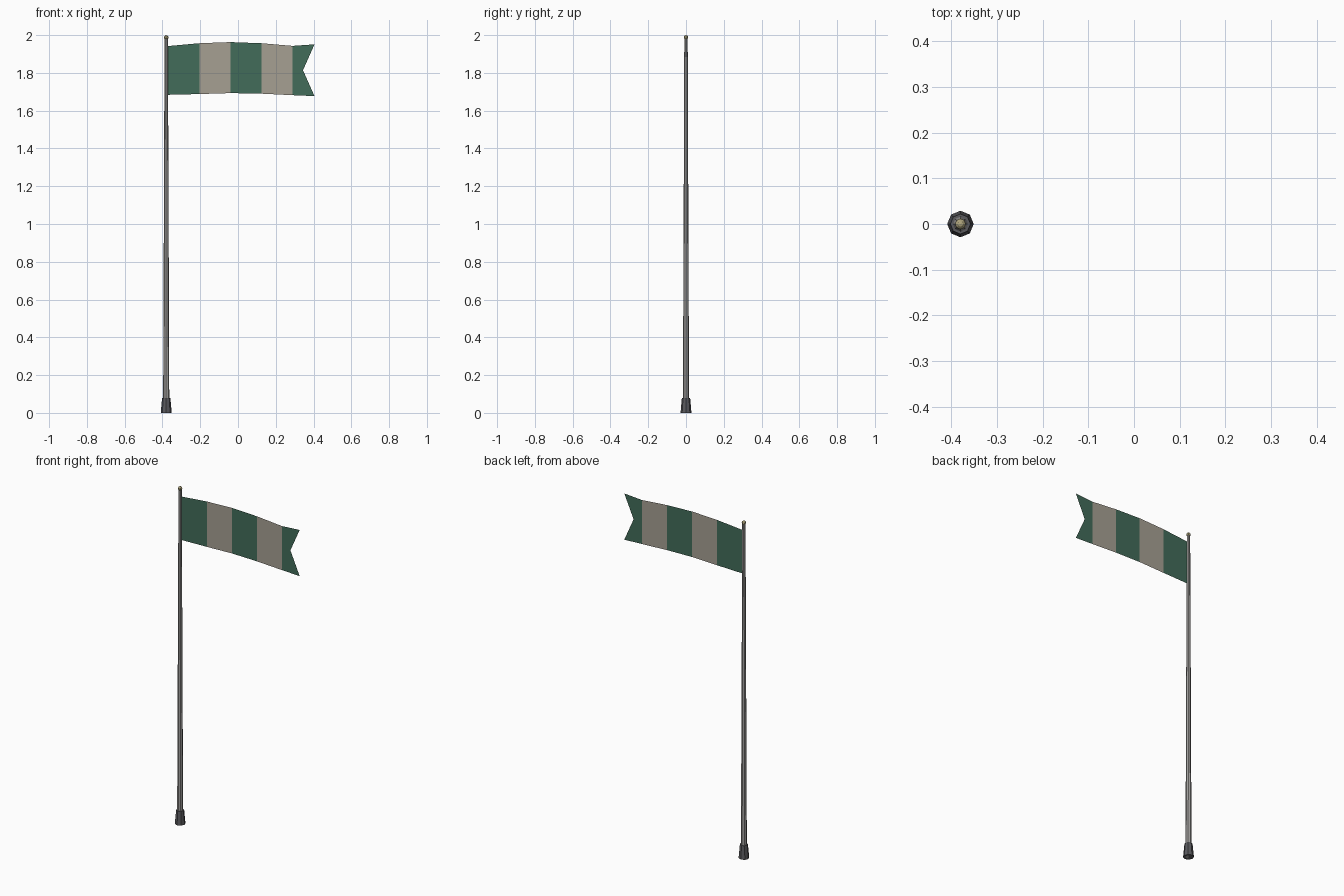
import bpy, bmesh

if "Cube" in bpy.data.objects:
    bpy.data.objects.remove(bpy.data.objects["Cube"])

POLE_X = -0.38


def material(name, rgb):
    m = bpy.data.materials.new(name)
    m.diffuse_color = (*rgb, 1)
    m.use_nodes = True
    m.node_tree.nodes["Principled BSDF"].inputs["Base Color"].default_value = m.diffuse_color
    return m


def tapered(name, r1, r2, z1, z2, mat):
    bpy.ops.mesh.primitive_cone_add(vertices=8, radius1=r1, radius2=r2, depth=z2 - z1,
                                    location=(POLE_X, 0, (z1 + z2) / 2))
    o = bpy.context.object
    o.name = name
    # put the octagon corners on the axes
    o.data.materials.append(mat)
    return o


steel = material("steel", (0.36, 0.35, 0.34))
dark = material("dark_rubber", (0.10, 0.10, 0.11))
brass = material("brass", (0.42, 0.37, 0.20))
green = material("green_cloth", (0.055, 0.15, 0.10))
cream = material("cream_cloth", (0.38, 0.35, 0.29))

# Pole and its foot
tapered("pole", 0.0165, 0.009, 0.0, 1.98, steel)
tapered("foot", 0.029, 0.022, 0.0, 0.08, dark)

# Finial ball
bpy.ops.mesh.primitive_uv_sphere_add(segments=8, ring_count=6, radius=0.012,
                                     location=(POLE_X, 0, 1.988))
finial = bpy.context.object
finial.name = "finial"
finial.data.materials.append(brass)

# Striped swallowtail flag: columns of (x, bottom z, top z)
columns = [(-0.37, 1.684, 1.942), (-0.204, 1.688, 1.957), (-0.04, 1.693, 1.963),
           (0.124, 1.690, 1.957), (0.288, 1.682, 1.943), (0.405, 1.677, 1.951)]
bm = bmesh.new()
low = [bm.verts.new((x, 0, b)) for x, b, t in columns]
high = [bm.verts.new((x, 0, t)) for x, b, t in columns]
notch = bm.verts.new((0.344, 0, 1.814))
for i in range(4):
    face = bm.faces.new((low[i], low[i + 1], high[i + 1], high[i]))
    face.material_index = i % 2
# forked tail
for tri in ((low[4], low[5], notch), (low[4], notch, high[4]), (notch, high[5], high[4])):
    bm.faces.new(tri)
mesh = bpy.data.meshes.new("flag")
bm.to_mesh(mesh)
bm.free()
mesh.materials.append(green)
mesh.materials.append(cream)
flag = bpy.data.objects.new("flag", mesh)
bpy.context.collection.objects.link(flag)
